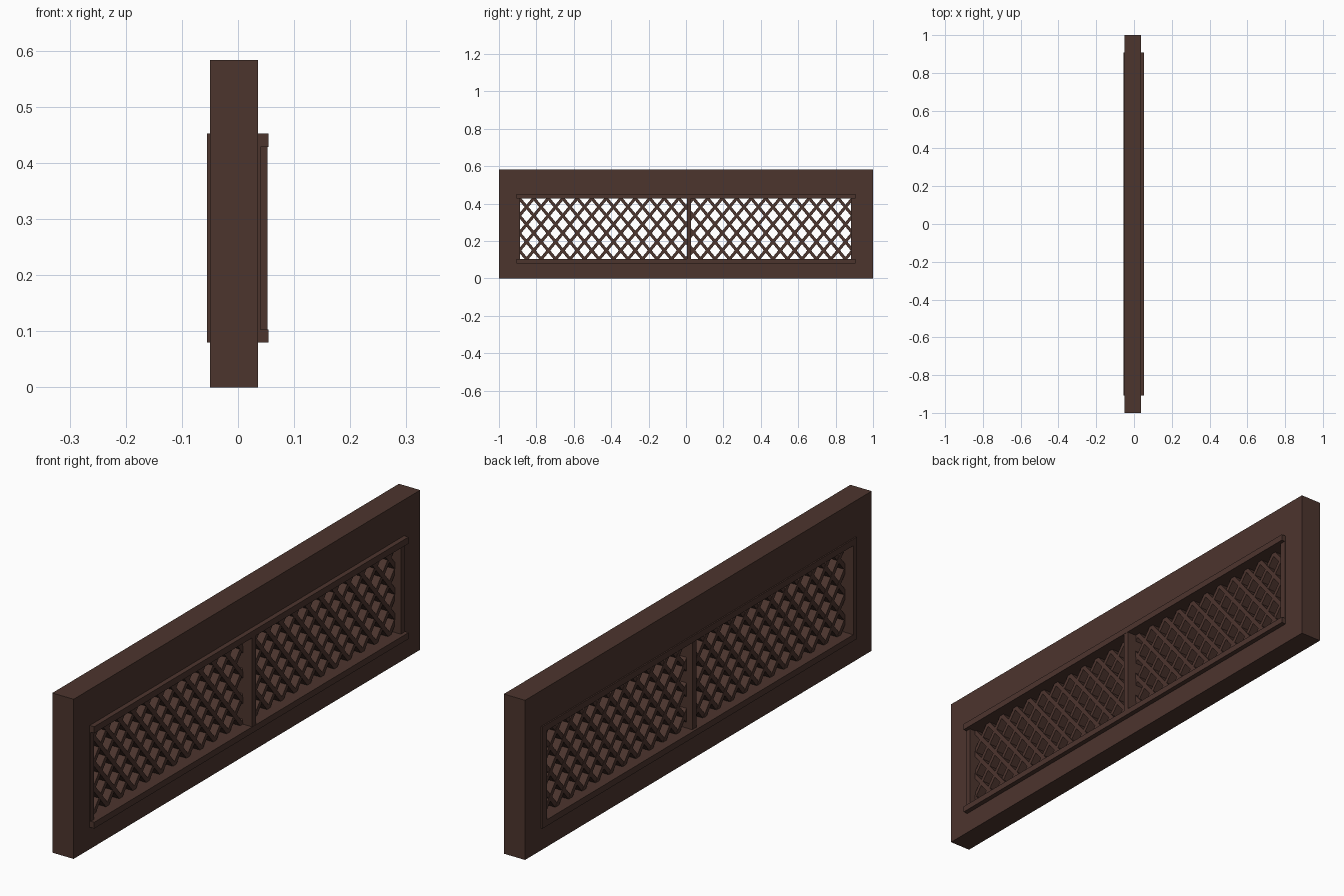
import bpy, bmesh, math
from mathutils import Matrix, Vector

if "Cube" in bpy.data.objects:
    bpy.data.objects.remove(bpy.data.objects["Cube"])

wood = bpy.data.materials.new("dark brown wood")
wood.diffuse_color = (0.073, 0.035, 0.027, 1)
wood.use_nodes = True
wood.node_tree.nodes["Principled BSDF"].inputs["Base Color"].default_value = wood.diffuse_color


def add_box(bm, lo, hi):
    size = [b - a for a, b in zip(lo, hi)]
    mid = [(a + b) / 2 for a, b in zip(lo, hi)]
    bmesh.ops.create_cube(bm, size=1, matrix=Matrix.Translation(mid) @ Matrix.Diagonal((*size, 1)))


def finish(bm, name):
    me = bpy.data.meshes.new(name)
    bm.to_mesh(me)
    bm.free()
    me.materials.append(wood)
    ob = bpy.data.objects.new(name, me)
    bpy.context.collection.objects.link(ob)


def boxes(name, *spans):
    bm = bmesh.new()
    for lo, hi in spans:
        add_box(bm, lo, hi)
    finish(bm, name)


OUT_Y, OUT_Z0, OUT_Z1 = 0.907, 0.08, 0.452      # trim outer edge
IN_Y0, IN_Y1, IN_Z0, IN_Z1 = -0.887, 0.882, 0.103, 0.428   # clear opening

# Outer frame: a slab with a rectangular hole
bm = bmesh.new()
rings = []
for x in (-0.05, 0.036):
    for y0, y1, z0, z1 in ((-1, 1, 0, 0.583), (-OUT_Y, OUT_Y, OUT_Z0, OUT_Z1)):
        rings.append([bm.verts.new((x, y, z)) for y, z in ((y0, z0), (y1, z0), (y1, z1), (y0, z1))])
for a, b in ((0, 1), (2, 3), (0, 2), (1, 3)):
    for i in range(4):
        j = (i + 1) % 4
        bm.faces.new((rings[a][i], rings[a][j], rings[b][j], rings[b][i]))
bmesh.ops.recalc_face_normals(bm, faces=bm.faces)
finish(bm, "outer_frame")

# Trim around the opening, and the centre divider
boxes("trim_rails",
      ((-0.055, -OUT_Y, OUT_Z0), (0.054, OUT_Y, IN_Z0)),
      ((-0.055, -OUT_Y, IN_Z1), (0.054, OUT_Y, OUT_Z1)))
boxes("trim_stiles",
      ((-0.055, -OUT_Y, IN_Z0), (0.04, IN_Y0, IN_Z1)),
      ((-0.055, IN_Y1, IN_Z0), (0.04, OUT_Y, IN_Z1)))
boxes("centre_divider", ((-0.045, 0.005, IN_Z0), (0.053, 0.028, IN_Z1)))

# Crossed lattice bars, clipped to the opening
PITCH, SLOPE, WIDTH, X0, X1 = 0.0775, 1.2, 0.016, -0.022, 0.016
height = IN_Z1 - IN_Z0
for sign, name in ((1, "lattice_rising"), (-1, "lattice_falling")):
    bm = bmesh.new()
    run = height / SLOPE
    for k in range(-30, 31):
        foot = k * PITCH                       # y where the bar meets the sill
        ends = sorted((foot, foot + sign * run))
        y0, y1 = max(ends[0], IN_Y0 - 0.005), min(ends[1], IN_Y1 + 0.005)
        if y1 - y0 < 0.03:
            continue
        z0, z1 = (IN_Z0 + sign * (y - foot) * SLOPE for y in (y0, y1))
        length = math.hypot(y1 - y0, z1 - z0) + 0.01
        mat = (Matrix.Translation(((X0 + X1) / 2, (y0 + y1) / 2, (z0 + z1) / 2))
               @ Matrix.Rotation(math.atan2(z1 - z0, y1 - y0), 4, 'X')
               @ Matrix.Diagonal((X1 - X0 - 0.001 * (sign + 1), length, WIDTH, 1)))
        bmesh.ops.create_cube(bm, size=1, matrix=mat)
    finish(bm, name)
